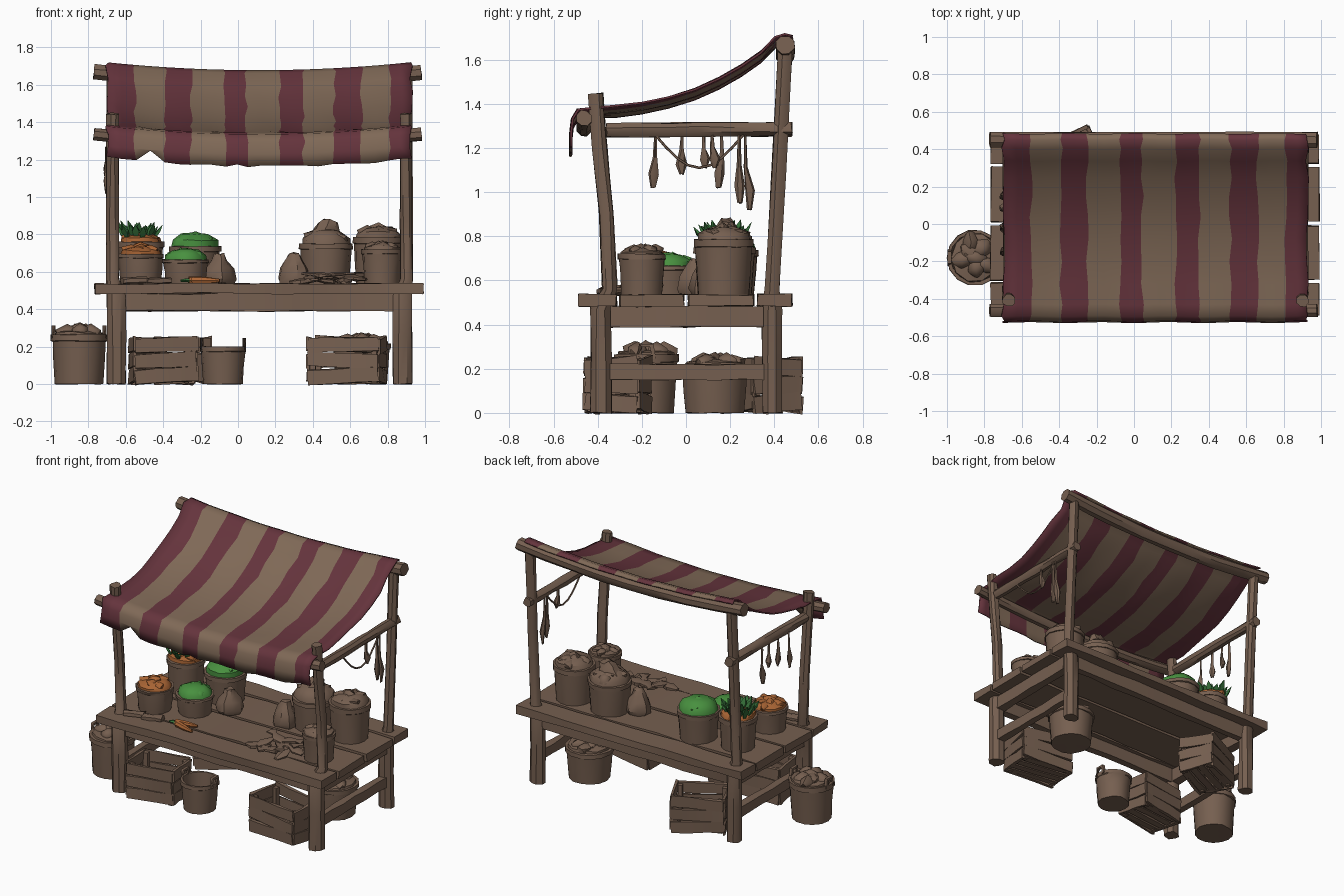
import bpy, bmesh, math, random
from mathutils import Vector, Matrix

random.seed(4)
cube = bpy.data.objects.get("Cube")
if cube:
    bpy.data.objects.remove(cube, do_unlink=True)


def material(name, rgb):
    mat = bpy.data.materials.new(name)
    mat.use_nodes = True
    mat.diffuse_color = (*rgb, 1)
    mat.node_tree.nodes["Principled BSDF"].inputs["Base Color"].default_value = (*rgb, 1)
    return mat


WOOD = material("brown wood", (.18, .115, .08))
CANVAS = material("tan canvas", (.215, .142, .095))
RED = material("wine red canvas", (.13, .034, .046))
GREEN = material("apple green", (.065, .28, .05))
LEAF = material("dark leaf green", (.035, .155, .04))
ORANGE = material("carrot orange", (.4, .13, .035))


def wobble(amount):
    return Vector([random.uniform(-amount, amount) for _ in range(3)])


def finish(name, bm, mats, angle=38):
    bmesh.ops.recalc_face_normals(bm, faces=bm.faces)
    mesh = bpy.data.meshes.new(name)
    bm.to_mesh(mesh)
    bm.free()
    for mat in mats:
        mesh.materials.append(mat)
    for poly in mesh.polygons:
        poly.use_smooth = True
    mesh.set_sharp_from_angle(angle=math.radians(angle))
    obj = bpy.data.objects.new(name, mesh)
    bpy.context.collection.objects.link(obj)
    return obj


def sweep(bm, points, sizes, sides=8, rough=0.0):
    """Skin a closed section along a path; sizes are half width and half height."""
    points = [Vector(p) for p in points]
    rings = []
    for i, p in enumerate(points):
        d = (points[min(i + 1, len(points) - 1)] - points[max(i - 1, 0)]).normalized()
        side = d.cross(Vector((0, 0, 1) if abs(d.z) < .9 else (0, 1, 0))).normalized()
        up = side.cross(d)
        w, h = sizes[min(i, len(sizes) - 1)]
        ring = []
        for k in range(sides):
            a = math.tau * (k + .5) / sides
            off = (side * w * math.cos(a) + up * h * math.sin(a)) / math.cos(math.pi / sides)
            ring.append(bm.verts.new(p + off + wobble(rough)))
        rings.append(ring)
    for r0, r1 in zip(rings, rings[1:]):
        for k in range(sides):
            bm.faces.new((r0[k], r0[k - 1], r1[k - 1], r1[k]))
    bm.faces.new(rings[0])
    bm.faces.new(rings[-1])


def lathe(bm, profile, centre, sides=14, rough=0.0):
    """Revolve (radius, height) pairs; a zero radius closes to a point."""
    rings = []
    for r, z in profile:
        count = sides if r else 1
        rings.append([bm.verts.new(Vector(centre) + wobble(rough) + Vector(
            (r * math.cos(math.tau * k / sides), r * math.sin(math.tau * k / sides), z)))
            for k in range(count)])
    for r0, r1 in zip(rings, rings[1:]):
        for k in range(sides):
            quad = [r0[k % len(r0)], r0[(k + 1) % sides % len(r0)],
                    r1[(k + 1) % sides % len(r1)], r1[k % len(r1)]]
            bm.faces.new(list(dict.fromkeys(quad)))


def log(name, points, sizes, sides=8, rough=.004, mat=WOOD):
    bm = bmesh.new()
    sweep(bm, points, sizes, sides, rough)
    return finish(name, bm, [mat])


def straight(a, b, n=6):
    return [Vector(a).lerp(Vector(b), i / n) for i in range(n + 1)]


def droop(x):
    return .043 * (1 - ((x - .11) / .82) ** 2)


# Posts, side rails, stretchers and hanging goods on both ends
left_bundles = ((.12, .16), (.24, .32), (.27, .35))
right_bundles = ((-.14, .25), (-.02, .19), (.08, .16), (.16, .25))
for side, x, out, gap, bundles in (("right", -.65, -1, .032, right_bundles),
                                   ("left", .88, 1, .012, left_bundles)):
    top = x + out * .02
    log(f"{side}_front_post", [(x, -.385, 0), (x, -.385, .25), (x, -.385, .47), (top, -.345, .56),
                               (top, -.36, .9), (top, -.39, 1.2), (top, -.41, 1.445)],
        [(.05, .046)] * 3 + [(.033, .033)] * 4)
    log(f"{side}_back_post", [(x, .39, 0), (x, .39, .25), (x, .39, .47), (top, .39, .56),
                              (top, .42, 1.1), (top, .45, 1.66)],
        [(.048, .045)] * 3 + [(.033, .031)] * 3)
    log(f"{side}_upper_rail", straight((top, -.36, 1.28), (top, .48, 1.285)), [(.03, .031)])
    log(f"{side}_side_apron", straight((x, -.34, .435), (x, .35, .435)), [(.03, .046)], 4)
    log(f"{side}_stretcher", straight((x, -.37, .185), (x, .38, .185)), [(.025, .035)], 4)
    # Dried bundles tied to the rail
    hx = top + out * gap
    bm = bmesh.new()
    for y, length in bundles:
        z, sway = 1.27, random.uniform(-.02, .02)
        sweep(bm, [(hx, y, z), (hx, y, z - length * .45), (hx, y + sway, z - length * .75),
                   (hx, y + sway, z - length)],
              [(.005, .005), (.007, .009), (.016, .021), (.005, .009)], 6, .004)
    finish(f"{side}_dried_bundles", bm, [WOOD])
    if side == "left":
        log("drooping_string", [(hx, -.14 + .4 * t / 8, 1.26 - .15 * math.sin(math.pi * t / 8))
                                for t in range(9)], [(.005, .005)], 5, 0)

# Long beams carrying the awning
for name, y, z, size in (("back_beam", .45, 1.662, .041), ("front_beam", -.462, 1.33, .034)):
    xs = [-.77 + 1.75 * t / 8 for t in range(9)]
    log(name, [(x, y, z - droop(x)) for x in xs], [(size, size)], 8, .003)

# Table top planks and aprons
for i, (y0, y1) in enumerate(((-.485, -.315), (-.3, -.01), (.01, .305), (.325, .48))):
    y = (y0 + y1) / 2
    log(f"table_plank_{i + 1}", straight((-.765, y, .51), (.99, y, .51), 9),
        [((y1 - y0) / 2, .026)], 4, .005)
for name, y in (("front_apron", -.37), ("back_apron", .385)):
    log(name, straight((-.65, y, .437), (.88, y, .437), 8), [(.025, .046)], 4, .005)

# Striped awning: profile from the back beam down to the hanging front edge
profile = [(.482, 1.703), (.45, 1.712), (.405, 1.697), (.34, 1.635), (.25, 1.572),
           (.15, 1.515), (.04, 1.465), (-.08, 1.428), (-.2, 1.402), (-.32, 1.387), (-.43, 1.377),
           (-.49, 1.37), (-.515, 1.33), (-.522, 1.27), (-.522, 1.205)]
edges = [-.7, -.55, -.39, -.25, -.07, .045, .225, .35, .515, .66, .81, .925]
bm = bmesh.new()
grid = []
for j, (y, z) in enumerate(profile):
    jag = [e + random.uniform(-.01, .01) for e in edges]
    hem = j == len(profile) - 1
    row = []
    for c in range(2 * len(edges) - 1):
        x = jag[c // 2] if c % 2 == 0 else (jag[c // 2] + jag[c // 2 + 1]) / 2
        ripple = .005 * math.sin(x * 17 + y * 3)
        torn = random.uniform(-.01, .01) if hem else 0
        if hem and abs(x + .47) < .03:
            torn = .06
        lift = .004 if abs(y) > .4 else ripple
        row.append(bm.verts.new((x, y + ripple * .5, z - droop(x) + lift + torn)))
    grid.append(row)
for r0, r1 in zip(grid, grid[1:]):
    for c in range(len(r0) - 1):
        face = bm.faces.new((r0[c], r0[c + 1], r1[c + 1], r1[c]))
        face.material_index = (c // 2 + 1) % 2
awning = finish("striped_awning", bm, [CANVAS, RED], 60)
cloth = awning.modifiers.new("cloth thickness", "SOLIDIFY")
cloth.thickness = .01
cloth.offset = 0


def bucket(name, x, y, z, r, h, fill=None, heap=.07, lump=.36, ears=False):
    bm = bmesh.new()
    lathe(bm, [(0, 0), (r * .87, 0), (r * .93, h * .5), (r * .97, h * .86), (r * 1.02, h * .87),
               (r * 1.02, h), (r * .9, h), (r * .82, h * .2), (0, h * .2)], (x, y, z), 14, .0025)
    if ears:
        for s in (-1, 1):
            ex = x + s * r * .93
            sweep(bm, [(ex, y - .035, z + h - .02), (ex, y - .025, z + h + .04),
                       (ex, y + .025, z + h + .04), (ex, y + .035, z + h - .02)], [(.01, .01)], 4)
    finish(name, bm, [WOOD])
    if not fill:
        return
    # Rounded heap with lumps of produce pushed into it
    bm = bmesh.new()
    lathe(bm, [(r * .92, h * .9), (r * .88, h + heap * .4), (r * .55, h + heap * .85), (0, h + heap)],
          (x, y, z), 10, .006)
    for k in range(7):
        a, q = k * 2.4, r * .6 * (k / 7) ** .5
        spot = Vector((x + q * math.cos(a), y + q * math.sin(a), z + h + heap * (.65 - .5 * q / r)))
        turn = Matrix.Rotation(a, 4, "Z") @ Matrix.Diagonal((1.2, .85, .75, 1))
        ball = bmesh.ops.create_icosphere(bm, subdivisions=1, radius=r * lump,
                                          matrix=Matrix.Translation(spot) @ turn)
        for v in ball["verts"]:
            v.co += wobble(.006)
    finish(name + "_contents", bm, [fill], 50)


# Buckets of goods on the table, then on the ground
TOP = .535
bucket("front_carrot_bucket", -.52, -.18, TOP, .122, .16, ORANGE, .045)
bucket("back_carrot_bucket", -.52, .165, TOP, .124, .225, ORANGE, .045)
bucket("front_green_bucket", -.28, -.08, TOP, .122, .13, GREEN, .06, .3)
bucket("back_green_bucket", -.23, .19, TOP, .138, .2, GREEN, .08, .28)
bucket("corner_bucket", .75, .17, TOP, .135, .25, WOOD, .06)
bucket("middle_bucket", .47, .175, TOP, .142, .215, WOOD, .08)
bucket("near_bucket", .77, -.2, TOP, .108, .185, WOOD, .03)
bucket("outside_bucket", -.85, -.18, 0, .147, .265, WOOD, .025, .4, True)
bucket("empty_bucket", -.08, -.31, 0, .122, .2, ears=True)
bucket("stored_bucket", .66, .13, 0, .155, .215, WOOD, .03)
log("folded_cloth", straight((.47, .18, TOP + .25), (.495, .19, TOP + .335), 3),
    [(.085, .075), (.07, .06), (.055, .045), (.035, .03)], 7, .008)

# Carrot leaves
bm = bmesh.new()
for k in range(24):
    a, q = k * 2.4, .02 + .003 * k
    base = Vector((-.535 + q * math.cos(a), .17 + q * math.sin(a), .775))
    tip = base + Vector((.05 * math.cos(a), .05 * math.sin(a), random.uniform(.05, .1)))
    sweep(bm, [base, base.lerp(tip, .55), tip], [(.007, .006), (.019, .008), (.001, .001)], 4)
finish("carrot_leaves", bm, [LEAF])

# Loose carrots with tops, and flat goods laid on the planks
for i, (x, y, turn) in enumerate(((-.19, -.3, .2), (-.17, -.35, -.3))):
    d = Vector((math.cos(turn), math.sin(turn), 0)) * .075
    c = Vector((x, y, TOP + .018))
    log(f"loose_carrot_{i + 1}", [c + d, c, c - d], [(.008, .008), (.018, .018), (.022, .02)], 7, .001, ORANGE)
    log(f"carrot_top_{i + 1}", [c - d, c - d * 1.3, c - d * 1.6], [(.008, .008), (.016, .008), (.004, .004)],
        5, .002, LEAF)
for i in range(9):
    c = Vector((.36 + .035 * i, -.3 + .06 * (i % 3), TOP + .016 + .016 * (i % 3)))
    d = Vector((math.cos(i * 1.3), math.sin(i * 1.3), .1)) * .085
    log(f"flat_goods_{i + 1}", [c - d, c - d * .3, c + d * .5, c + d],
        [(.014, .006), (.04, .016), (.016, .009), (.036, .006)], 6, .003)
for i, (x, y) in enumerate(((-.42, -.36), (-.55, -.38))):
    log(f"flat_bundle_{i + 1}", straight((x - .07, y, .55), (x + .06, y + .04, .555), 3), [(.03, .016)], 6)

# Slumped sacks
for name, x, y in (("right_sack", -.1, .05), ("left_sack", .3, .1)):
    bm = bmesh.new()
    lathe(bm, [(0, 0), (.08, 0), (.088, .03), (.074, .085), (.045, .125), (.03, .16), (0, .165)],
          (x, y, TOP), 9, .007)
    finish(name, bm, [WOOD])


# Slatted crates under the table
def crate(name, x, y, turn, length, depth, height=.235):
    bm = bmesh.new()
    lx, ly = length / 2, depth / 2
    for sx in (-1, 1):
        for sy in (-1, 1):
            px, py = sx * (lx - .025), sy * (ly - .025)
            sweep(bm, [(px, py, .005), (px, py, height)], [(.015, .015)], 4, .002)
    for level in range(3):
        z = .045 + level * (height - .07) / 2
        for s in (-1, 1):
            tilt = random.uniform(-.012, .012)
            sweep(bm, straight((-lx, s * ly, z - tilt), (lx, s * ly, z + tilt), 3), [(.009, .038)], 4, .004)
            sweep(bm, straight((s * lx, -ly, z + tilt), (s * lx, ly, z - tilt), 3), [(.009, .038)], 4, .004)
    for k in range(4):
        by = (k - 1.5) * depth * .25
        sweep(bm, straight((-lx, by, .02), (lx, by, .02), 2), [(depth * .1, .008)], 4, .003)
    obj = finish(name, bm, [WOOD])
    obj.location = (x, y, 0)
    obj.rotation_euler.z = turn


crate("front_right_crate", -.4, -.31, .12, .33, .24)
crate("back_right_crate", -.35, .34, .45, .34, .24)
crate("front_left_crate", .58, -.31, -.15, .38, .24)
